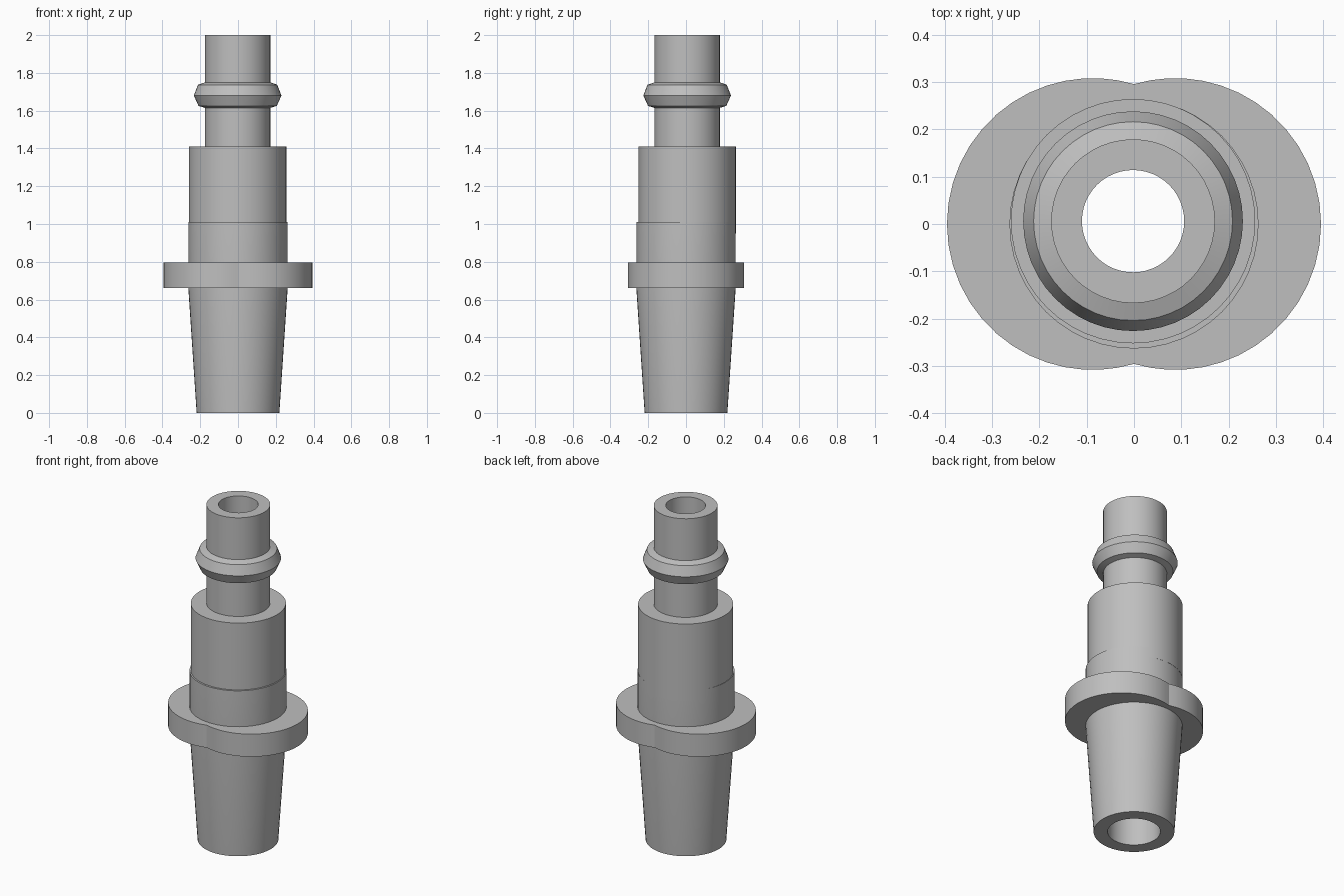
import bpy, bmesh
from math import pi, sin, cos, sqrt, radians

cube = bpy.data.objects.get("Cube")
if cube:
    bpy.data.objects.remove(cube, do_unlink=True)

metal = bpy.data.materials.new("grey metal")
metal.use_nodes = True
GREY = (0.52, 0.52, 0.52, 1)
metal.diffuse_color = GREY
metal.node_tree.nodes["Principled BSDF"].inputs["Base Color"].default_value = GREY


def ring_solid(name, rings, segments, location=(0, 0, 0)):
    """Closed tube of revolution; each ring is (radius or radius function, z)."""
    bm = bmesh.new()
    loops = []
    for radius, z in rings:
        loop = []
        for i in range(segments):
            a = 2 * pi * i / segments
            r = radius(a) if callable(radius) else radius
            loop.append(bm.verts.new((r * cos(a), r * sin(a), z)))
        loops.append(loop)
    for k, low in enumerate(loops):
        high = loops[(k + 1) % len(loops)]
        for i in range(segments):
            j = (i + 1) % segments
            bm.faces.new((low[i], low[j], high[j], high[i]))
    bmesh.ops.recalc_face_normals(bm, faces=bm.faces)
    mesh = bpy.data.meshes.new(name)
    bm.to_mesh(mesh)
    bm.free()
    mesh.materials.append(metal)
    obj = bpy.data.objects.new(name, mesh)
    obj.location = location
    bpy.context.collection.objects.link(obj)
    bpy.ops.object.select_all(action='DESELECT')
    obj.select_set(True)
    bpy.context.view_layer.objects.active = obj
    bpy.ops.object.shade_smooth_by_angle(angle=radians(25))
    return obj


# Tapered lower socket with wide bore
ring_solid("tapered_socket", [
    (0.219, 0), (0.263, 0.66), (0.263, 1.01), (0.143, 1.01), (0.143, 0),
], 48)

# Upper plug: shoulder, neck, locking collar and tip with narrow bore
ring_solid("plug_body", [
    (0.258, 0.95), (0.258, 1.41), (0.173, 1.41),
    (0.173, 1.615), (0.207, 1.625), (0.232, 1.68), (0.21, 1.737), (0.173, 1.75),
    (0.173, 2.0), (0.108, 2.0), (0.108, 0.95),
], 48, (-0.002, 0.006, 0))

# Two-lobed grip flange: outline of two overlapping discs
LOBE, OFFSET = 0.308, 0.087


def lobes(a):
    return OFFSET * abs(cos(a)) + sqrt(LOBE ** 2 - (OFFSET * sin(a)) ** 2)


ring_solid("grip_flange", [
    (lobes, 0.66), (lobes, 0.795), (0.2, 0.795), (0.2, 0.66),
], 56)
